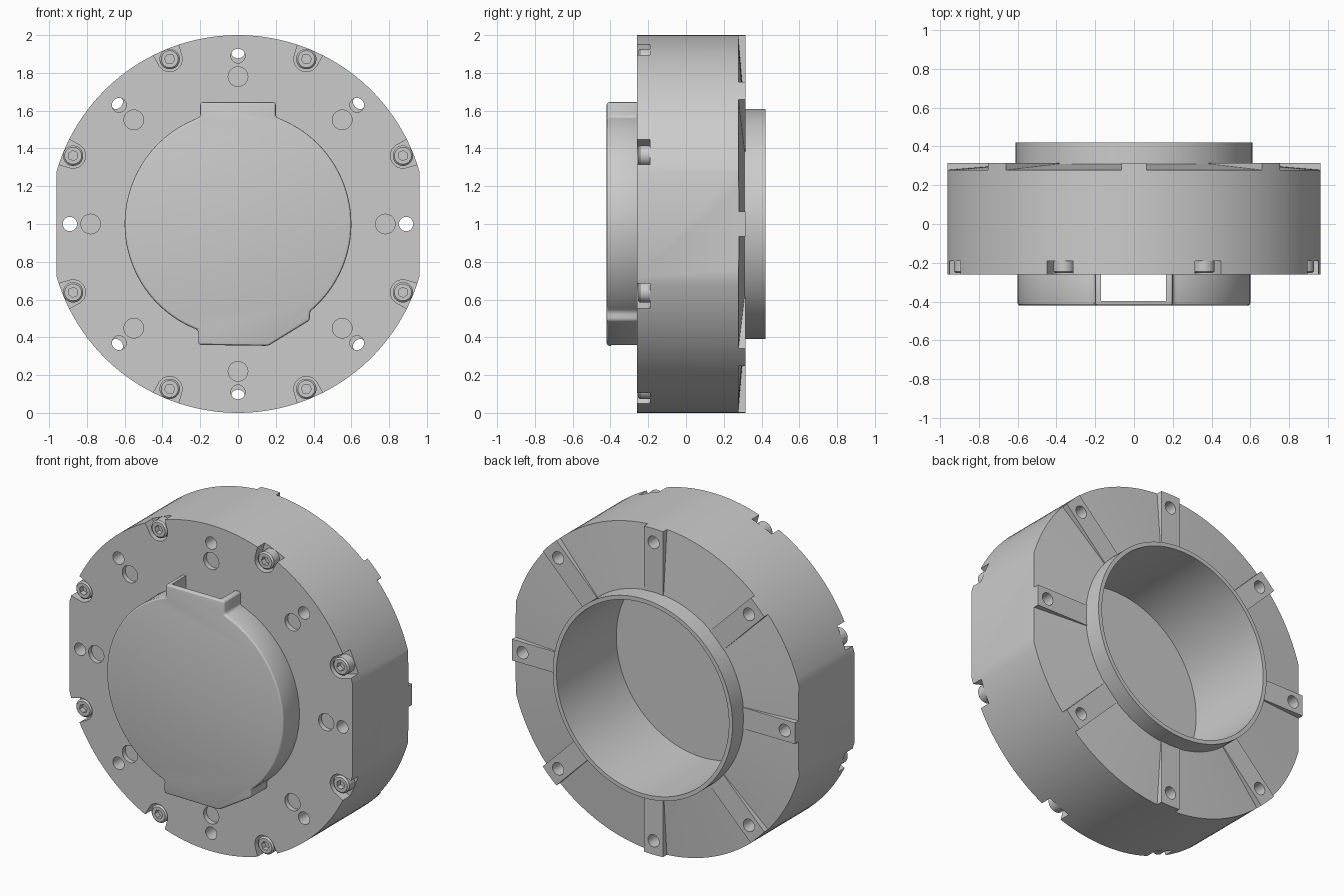
import bpy
import bmesh
from math import sin, cos, pi, atan2, radians

if "Cube" in bpy.data.objects:
    bpy.data.objects.remove(bpy.data.objects["Cube"], do_unlink=True)

grey = bpy.data.materials.new("machined_grey")
grey.use_nodes = True
COLOUR = (0.6, 0.6, 0.6, 1)
grey.diffuse_color = COLOUR
grey.node_tree.nodes["Principled BSDF"].inputs["Base Color"].default_value = COLOUR


def arc(r, start=0, end=2 * pi, n=128, closed=False):
    steps = n - 1 if closed else n
    return [(r * cos(start + (end - start) * i / steps),
             r * sin(start + (end - start) * i / steps)) for i in range(n)]


def place(points, angle, radius=0):
    """Move points outward by radius, then turn them about the main axis."""
    c, s = cos(angle), sin(angle)
    return [((u + radius) * c - v * s, (u + radius) * s + v * c) for u, v in points]


def loft(bm, rings):
    """Bridge outlines (points, depth y) in order and cap both ends."""
    loops = [[bm.verts.new((x, y, z + 1)) for x, z in pts] for pts, y in rings]
    for a, b in zip(loops, loops[1:]):
        for i in range(len(a)):
            j = (i + 1) % len(a)
            bm.faces.new((a[i], a[j], b[j], b[i]))
    bm.faces.new(loops[0])
    bm.faces.new(loops[-1])


def make(name, solids):
    bm = bmesh.new()
    for rings in solids:
        loft(bm, rings)
    bmesh.ops.recalc_face_normals(bm, faces=bm.faces)
    mesh = bpy.data.meshes.new(name)
    bm.to_mesh(mesh)
    bm.free()
    mesh.materials.append(grey)
    obj = bpy.data.objects.new(name, mesh)
    bpy.context.collection.objects.link(obj)
    return obj


def apply_all(obj):
    bpy.context.view_layer.objects.active = obj
    for mod in list(obj.modifiers):
        bpy.ops.object.modifier_apply(modifier=mod.name)


def combine(obj, operation, solids):
    tool = make("helper", solids)
    tool.hide_render = True
    mod = obj.modifiers.new("combine", "BOOLEAN")
    mod.operation, mod.object, mod.solver = operation, tool, "EXACT"
    apply_all(obj)
    bpy.data.objects.remove(tool, do_unlink=True)


def smooth(obj):
    bpy.ops.object.select_all(action="DESELECT")
    obj.select_set(True)
    bpy.context.view_layer.objects.active = obj
    bpy.ops.object.shade_smooth_by_angle(angle=radians(25))


EIGHTHS = [k * pi / 4 for k in range(8)]
SCREW_ANGLES = [a + pi / 8 for a in EIGHTHS]
FRONT, BACK = -0.26, 0.315

# Housing: deep bore, thin back collar and a gently coned back face
housing = make("housing", [[(arc(r), y) for r, y in (
    (0.585, -0.16), (0.585, 0.42), (0.61, 0.42), (0.61, 0.31),
    (1.03, 0.275), (1.03, FRONT))]])

# Radial pads on the back
pad = [(0.597, -0.065), (1.04, -0.065), (1.04, 0.065), (0.597, 0.065)]
for a in EIGHTHS:
    combine(housing, "UNION", [[(place(pad, a), 0.2), (place(pad, a), BACK)]])

# Round rim with two flat sides
rim = [(max(-0.96, min(0.96, x)), z) for x, z in arc(1)]
side = 0.28
flat = atan2(side, 0.96)
rim = (arc(1, flat, pi - flat, 64, True) + arc(1, pi + flat, 2 * pi - flat, 64, True))
combine(housing, "INTERSECT", [[(rim, -0.5), (rim, 0.5)]])

# Bolt holes from the front and back, shallow round recesses, screw notches
hole = arc(0.038, n=24)
recess = arc(0.052, n=32)
notch = arc(0.066, pi / 2, 3 * pi / 2, 16, True) + [(0.15, -0.085), (0.15, 0.085)]
front_holes, back_holes = [], []
for a in EIGHTHS:
    front = place(hole, a, 0.89)
    back = place(hole, a, 0.89 if abs(sin(a)) < 0.1 else 0.915)
    front_holes.append([(front, -0.4), (front, 0.02)])
    back_holes.append([(back, 0), (back, 0.4)])
    dimple = place(recess, a, 0.78)
    front_holes.append([(dimple, -0.4), (dimple, FRONT + 0.03)])
for a in SCREW_ANGLES:
    cut = place(notch, a, 0.945)
    front_holes.append([(cut, -0.4), (cut, -0.19)])
combine(housing, "DIFFERENCE", front_holes)
combine(housing, "DIFFERENCE", back_holes)
smooth(housing)

# Front cover: round with a top tab and an angled bottom tab
R = 0.6
cover_outline = [(-0.2, 0.645), (0.2, 0.645)]
cover_outline += arc(R, atan2(0.566, 0.2), atan2(-0.464, 0.38), 48, True)
cover_outline += [(0.38, -0.51), (0.16, -0.645), (-0.21, -0.64)]
cover_outline += arc(R, atan2(-0.562, -0.21), atan2(0.566, -0.2) - 2 * pi, 48, True)
cover = make("front_cover", [[(cover_outline, -0.25), (cover_outline, -0.42)]])
bevel = cover.modifiers.new("soft_edges", "BEVEL")
bevel.width, bevel.segments, bevel.limit_method = 0.014, 3, "ANGLE"
apply_all(cover)

# Cable channel through the cover, open at both tabs
channel = [(-0.17, -0.8), (0.165, -0.8), (0.165, 0.8), (-0.17, 0.8)]
combine(cover, "DIFFERENCE", [[(channel, -0.2), (channel, -0.397)]])
smooth(cover)


# Socket head screws in the rim notches
def hexagon(r, n=24):
    return [(x * k, z * k) for i, (x, z) in enumerate(arc(r, n=n))
            for k in [cos(pi / 6) / cos((i * 2 * pi / n) % (pi / 3) - pi / 6)]]


head = [(arc(0.054, n=24), -0.18), (arc(0.054, n=24), -0.244),
        (arc(0.045, n=24), -0.253), (hexagon(0.027), -0.253), (hexagon(0.027), -0.22)]
for i, a in enumerate(SCREW_ANGLES):
    smooth(make(f"rim_screw_{i + 1}", [[(place(p, a, 0.945), y) for p, y in head]]))
